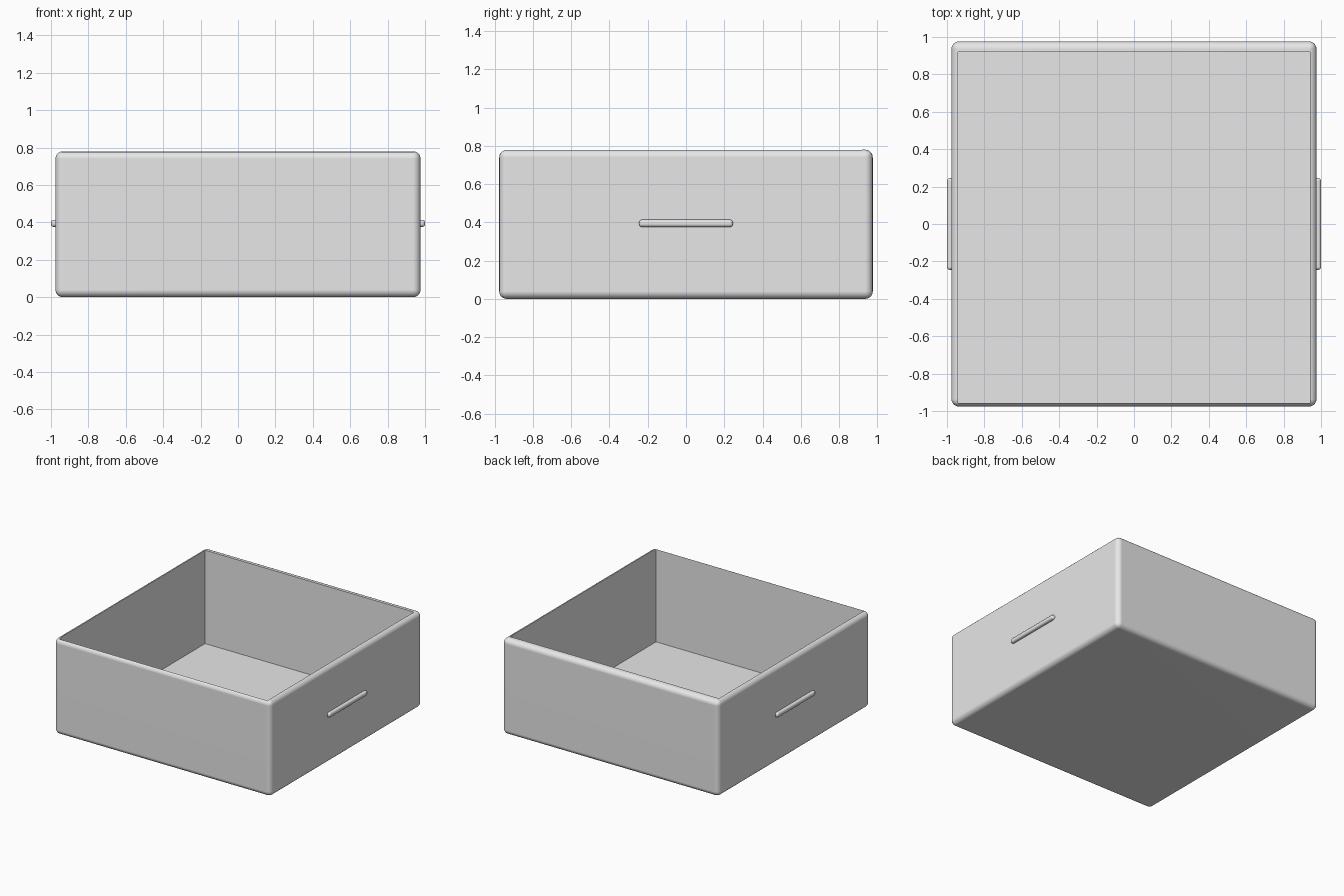
import bpy
from math import radians

default = bpy.data.objects.get("Cube")
if default:
    bpy.data.objects.remove(default, do_unlink=True)

# Single light grey finish
grey = bpy.data.materials.new("light_grey")
grey.use_nodes = True
colour = (0.8, 0.8, 0.8, 1)
grey.diffuse_color = colour
grey.node_tree.nodes["Principled BSDF"].inputs["Base Color"].default_value = colour


def block(name, low, high):
    """Axis-aligned block between two opposite corners."""
    centre = [(a + b) / 2 for a, b in zip(low, high)]
    bpy.ops.mesh.primitive_cube_add(size=1, location=centre)
    obj = bpy.context.object
    obj.name = name
    obj.scale = [b - a for a, b in zip(low, high)]
    bpy.ops.object.transform_apply(location=False, rotation=False, scale=True)
    obj.data.materials.append(grey)
    return obj


def apply(obj, kind, **settings):
    """Add a modifier with the given settings and apply it."""
    bpy.ops.object.select_all(action="DESELECT")
    obj.select_set(True)
    bpy.context.view_layer.objects.active = obj
    mod = obj.modifiers.new(kind.title(), kind)
    for key, value in settings.items():
        setattr(mod, key, value)
    bpy.ops.object.modifier_apply(modifier=mod.name)


def finish(obj):
    """Smooth the rounded edges, keeping flats flat and creases sharp."""
    bpy.ops.object.shade_smooth_by_angle(angle=radians(30))
    mod = obj.modifiers.new("Flat Normals", "WEIGHTED_NORMAL")
    mod.keep_sharp = True


# Open tray with rounded outer edges and a thicker back wall
tray = block("tray", (-0.976, -0.976, 0), (0.976, 0.976, 0.78))
apply(tray, "BEVEL", width=0.04, segments=5)
cavity = block("cavity_cutter", (-0.94, -0.957, 0.02), (0.94, 0.92, 1))
cavity.hide_render = True
apply(tray, "BOOLEAN", operation="DIFFERENCE", object=cavity, solver="EXACT")
bpy.data.objects.remove(cavity, do_unlink=True)
finish(tray)

# Slim rounded grip on each side
for side, name in ((1, "left_handle"), (-1, "right_handle")):
    xs = sorted((side * 0.955, side))
    handle = block(name, (xs[0], -0.245, 0.376), (xs[1], 0.245, 0.414))
    apply(handle, "BEVEL", width=0.015, segments=4)
    finish(handle)
